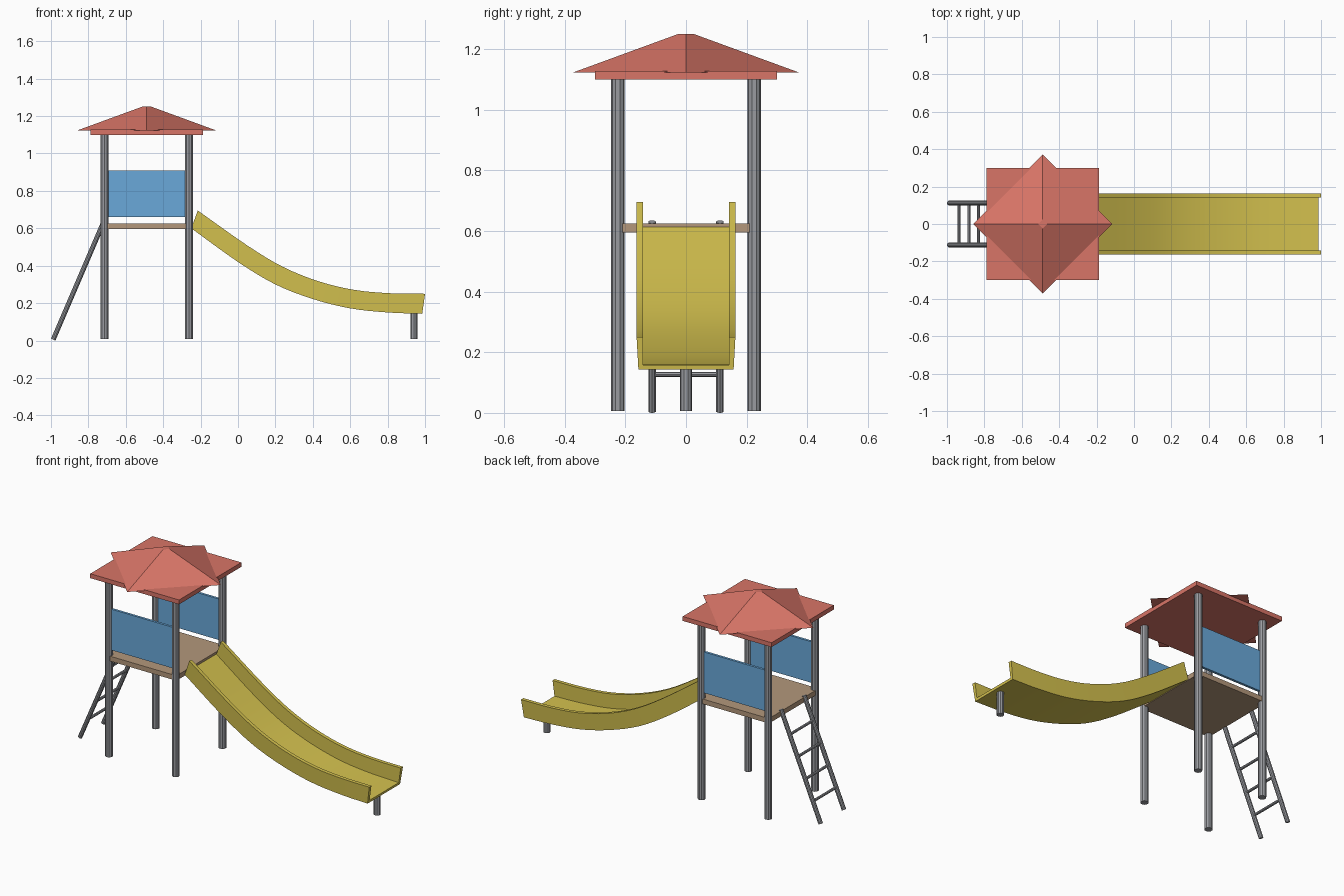
import bpy
import bmesh
import math
from mathutils import Vector

cube = bpy.data.objects.get("Cube")
if cube:
    bpy.data.objects.remove(cube, do_unlink=True)


def material(name, rgb):
    mat = bpy.data.materials.new(name)
    mat.use_nodes = True
    linear = [(c / 255) ** 2.2 for c in rgb] + [1]
    mat.diffuse_color = linear
    mat.node_tree.nodes["Principled BSDF"].inputs["Base Color"].default_value = linear
    return mat


RED = material("roof red", (215, 116, 103))
BLUE = material("panel blue", (105, 167, 217))
YELLOW = material("slide yellow", (212, 193, 80))
WOOD = material("deck brown", (178, 150, 122))
METAL = material("metal grey", (152, 154, 159))


def finish(bm, name, mat):
    bmesh.ops.recalc_face_normals(bm, faces=bm.faces)
    mesh = bpy.data.meshes.new(name)
    bm.to_mesh(mesh)
    bm.free()
    mesh.materials.append(mat)
    obj = bpy.data.objects.new(name, mesh)
    bpy.context.collection.objects.link(obj)
    return obj


def box(name, center, size, mat):
    bm = bmesh.new()
    bmesh.ops.create_cube(bm, size=1)
    bmesh.ops.scale(bm, vec=size, verts=bm.verts)
    bmesh.ops.translate(bm, vec=center, verts=bm.verts)
    return finish(bm, name, mat)


def rod(name, start, end, radius, mat, sides=10, tip=None):
    start, end = Vector(start), Vector(end)
    axis = end - start
    bm = bmesh.new()
    bmesh.ops.create_cone(bm, cap_ends=True, segments=sides, radius1=radius,
                          radius2=radius if tip is None else tip, depth=axis.length)
    turn = axis.to_track_quat('Z', 'Y') if axis.xy.length > 0 else Vector((0, 0, 1)).rotation_difference(axis)
    bmesh.ops.rotate(bm, cent=(0, 0, 0), matrix=turn.to_matrix(), verts=bm.verts)
    bmesh.ops.translate(bm, vec=(start + end) / 2, verts=bm.verts)
    return finish(bm, name, mat)


CX = -0.488   # tower centre
HALF = 0.225  # post spacing from the centre

# Tower: posts, deck and side panels
for sx, end_name in ((-1, "ladder_side"), (1, "slide_side")):
    for sy, side_name in ((-1, "front"), (1, "back")):
        x, y = CX + sx * HALF, sy * HALF
        rod(f"{side_name}_{end_name}_post", (x, y, 0.007), (x, y, 1.11), 0.0225, METAL)
box("deck", (CX, 0, 0.61), (0.48, 0.48, 0.03), WOOD)
for sy, side_name in ((-1, "front"), (1, "back")):
    box(f"{side_name}_panel", (CX, sy * HALF, 0.785), (0.44, 0.015, 0.25), BLUE)

# Roof: square slab with a pyramid turned across it
box("roof_slab", (CX, 0, 1.1135), (0.6, 0.6, 0.027), RED)
rod("roof_pyramid", (CX, 0, 1.123), (CX, 0, 1.25), 0.372, RED, sides=4, tip=0.025)

# Ladder: two leaning rails and four rungs
foot, head = Vector((-0.988, 0, 0.005)), Vector((-0.72, 0, 0.63))
for sy, side_name in ((-1, "front"), (1, "back")):
    side = Vector((0, sy * 0.112, 0))
    rod(f"{side_name}_ladder_rail", foot + side, head + side, 0.013, METAL)
for i in range(4):
    p = foot.lerp(head, 0.195 * (i + 1))
    rod(f"ladder_rung_{i + 1}", (p.x, -0.112, p.z), (p.x, 0.112, p.z), 0.008, METAL, sides=8)

# Slide: channel section carried along its lower and upper edge curves
LOWER = [(-0.25, 0.6), (0, 0.42), (0.2, 0.3), (0.4, 0.222), (0.6, 0.172), (0.8, 0.15), (0.985, 0.143)]
UPPER = [(-0.215, 0.695), (0.05, 0.508), (0.24, 0.394), (0.43, 0.317), (0.62, 0.271), (0.81, 0.253), (1, 0.25)]


def smooth_path(points, steps=4):
    pts = [Vector(p) for p in points]
    pts = [2 * pts[0] - pts[1]] + pts + [2 * pts[-1] - pts[-2]]
    path = []
    for a, b, c, d in zip(pts, pts[1:], pts[2:], pts[3:]):
        for k in range(steps):
            t = k / steps
            path.append(0.5 * (2 * b + (c - a) * t + (2 * a - 5 * b + 4 * c - d) * t ** 2
                               + (3 * b - a - 3 * c + d) * t ** 3))
    return path + [pts[-2]]


half_section = [(0.157, 0), (0.163, 1), (0.141, 1), (0.141, 0.14)]
section = half_section + [(-y, h) for y, h in reversed(half_section)]
bm = bmesh.new()
rings = []
for low, high in zip(smooth_path(LOWER), smooth_path(UPPER)):
    ring = []
    for y, h in section:
        p = low.lerp(high, h)
        ring.append(bm.verts.new((p.x, y, p.y)))
    rings.append(ring)
n = len(section)
for r0, r1 in zip(rings, rings[1:]):
    for i in range(n):
        j = (i + 1) % n
        bm.faces.new((r0[i], r0[j], r1[j], r1[i]))
for ring in (rings[0], rings[-1]):
    bm.faces.new(ring[0:4] + ring[4:8])
slide = finish(bm, "slide", YELLOW)
bpy.ops.object.select_all(action='DESELECT')
slide.select_set(True)
bpy.context.view_layer.objects.active = slide
bpy.ops.object.shade_smooth_by_angle(angle=math.radians(30))

# Support under the end of the slide
rod("slide_leg", (0.94, 0, 0.007), (0.94, 0, 0.15), 0.02, METAL)
